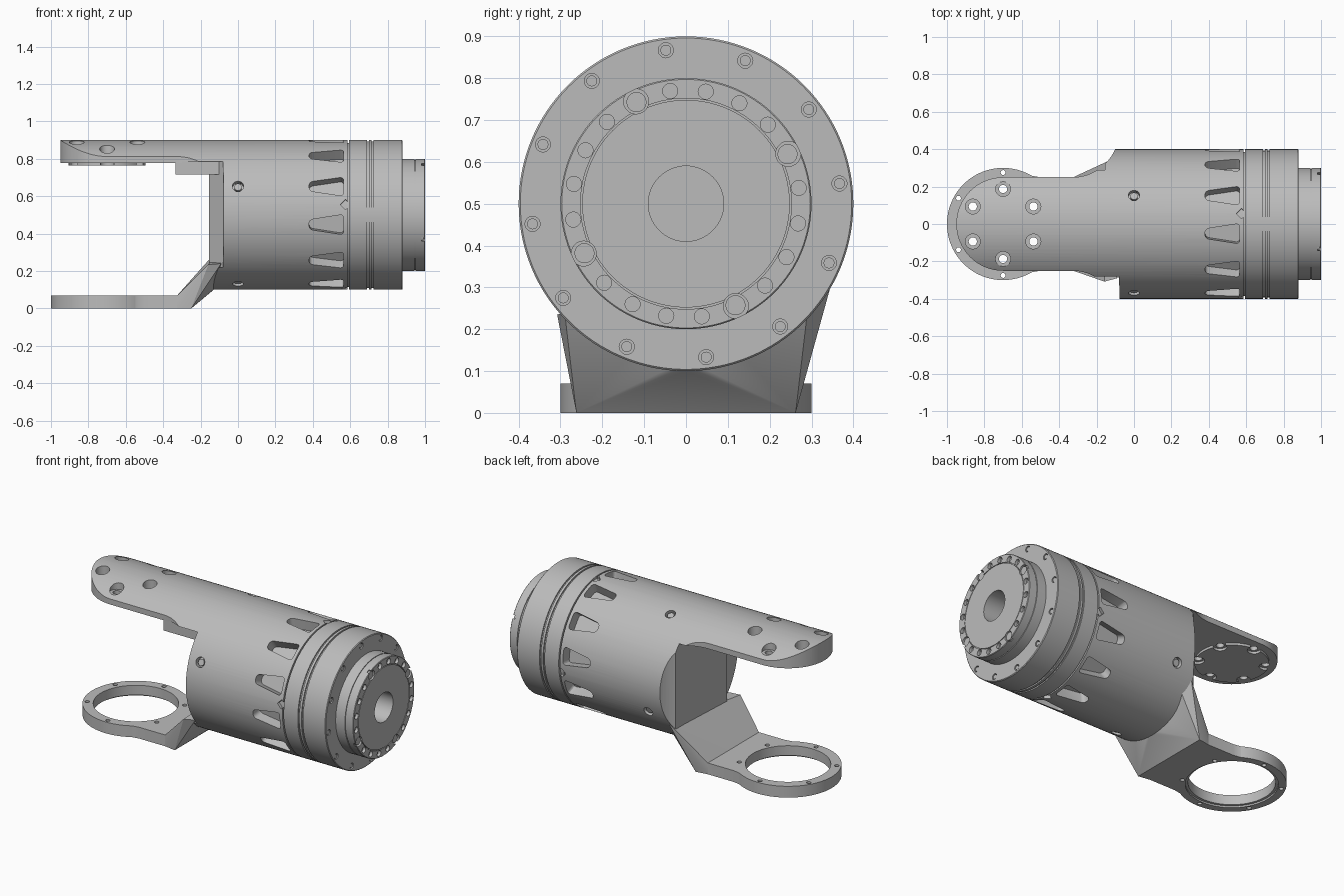
import bpy, bmesh, math
from math import sin, cos, radians, pi
from mathutils import Matrix, Vector

cube = bpy.data.objects.get("Cube")
if cube:
    bpy.data.objects.remove(cube, do_unlink=True)

# Single machined-metal colour
metal = bpy.data.materials.new("machined_grey")
metal.use_nodes = True
GREY = (0.5, 0.5, 0.5, 1)
metal.diffuse_color = GREY
for n in metal.node_tree.nodes:
    if n.type == 'BSDF_PRINCIPLED':
        n.inputs["Base Color"].default_value = GREY

X, Y, Z = Vector((1, 0, 0)), Vector((0, 1, 0)), Vector((0, 0, 1))
AXIS_Z, R = 0.5, 0.4          # main barrel axis height and radius
HUB = -0.7                    # x of the two fork eyes


def make(name, bm):
    bmesh.ops.recalc_face_normals(bm, faces=bm.faces)
    me = bpy.data.meshes.new(name)
    bm.to_mesh(me)
    bm.free()
    me.materials.append(metal)
    ob = bpy.data.objects.new(name, me)
    bpy.context.collection.objects.link(ob)
    return ob


def rod(bm, p, axis, r, depth, segs=20):
    m = Matrix.Translation(p) @ axis.to_track_quat('Z', 'Y').to_matrix().to_4x4()
    bmesh.ops.create_cone(bm, cap_ends=True, segments=segs, radius1=r,
                          radius2=r, depth=depth, matrix=m)


def prism(bm, pts, lo, hi, place=lambda u, v, w: (u, v, w)):
    a = [bm.verts.new(place(u, v, lo)) for u, v in pts]
    b = [bm.verts.new(place(u, v, hi)) for u, v in pts]
    bm.faces.new(a)
    bm.faces.new(b)
    for i in range(len(a)):
        j = (i + 1) % len(a)
        bm.faces.new((a[i], a[j], b[j], b[i]))


def box(bm, x0, x1, y0, y1, z0, z1):
    prism(bm, [(x0, y0), (x1, y0), (x1, y1), (x0, y1)], z0, z1)


def lathe(name, profile, segs=128):
    """Closed solid of revolution about the barrel axis from (x, r) points."""
    bm = bmesh.new()
    rings = [[bm.verts.new((x, r * cos(2 * pi * i / segs), AXIS_Z + r * sin(2 * pi * i / segs)))
              for i in range(segs)] for x, r in profile]
    for p, q in zip(rings, rings[1:]):
        for i in range(segs):
            j = (i + 1) % segs
            bm.faces.new((p[i], p[j], q[j], q[i]))
    bm.faces.new(rings[0])
    bm.faces.new(rings[-1])
    return make(name, bm)


def boolean(ob, bm, op='DIFFERENCE'):
    cutter = make("cutter", bm)
    cutter.hide_render = True
    mod = ob.modifiers.new("cut", 'BOOLEAN')
    mod.operation, mod.solver, mod.object = op, 'EXACT', cutter
    bpy.context.view_layer.objects.active = ob
    bpy.ops.object.modifier_apply(modifier=mod.name)
    bpy.data.objects.remove(cutter, do_unlink=True)


def around(count, start):
    return [radians(start + 360 * k / count) for k in range(count)]


def face_point(x, r, a):
    return Vector((x, r * cos(a), AXIS_Z + r * sin(a)))


def eye_point(r, a, z):
    return Vector((HUB + r * cos(a), r * sin(a), z))


# Barrel with upper fork arm: cylinder trimmed by the plan outline
bm = bmesh.new()
rod(bm, Vector((-0.21, 0, AXIS_Z)), X, R, 1.59, 128)
barrel = make("barrel_with_upper_arm", bm)

half = [(HUB - 0.25 * cos(t), 0.25 * sin(t)) for t in (pi / 2 * i / 16 for i in range(17))]
half += [(-0.33 + 0.25 * sin(t), 0.5 - 0.25 * cos(t)) for t in (1.16 * i / 14 for i in range(15))]
half += [(-0.1, 0.45), (0.7, 0.45)]
plan = half + [(x, -y) for x, y in reversed(half[1:])]
bm = bmesh.new()
prism(bm, plan, -0.2, 1.2)
boolean(barrel, bm, 'INTERSECT')

# Fork gap and the relieved front side of the end wall
bm = bmesh.new()
box(bm, -1.2, -0.155, -0.6, 0.6, -0.1, 0.778)
boolean(barrel, bm)
bm = bmesh.new()
prism(bm, [(-0.3, -0.5), (-0.075, -0.5), (-0.08, -0.28), (-0.11, -0.24),
           (-0.155, -0.18), (-0.3, -0.16)], 0.22, 0.785)
boolean(barrel, bm)

# Ring of tapered windows
bm = bmesh.new()
for a in around(12, -7.5):
    part = bmesh.new()
    prism(part, [(0.38, -0.026), (0.565, -0.055), (0.565, 0.055), (0.38, 0.026)], -0.5, -0.335,
          lambda u, v, w: (u, w, v))
    upright = [e for e in part.edges if abs(e.verts[0].co.y - e.verts[1].co.y) > 0.1]
    bmesh.ops.bevel(part, geom=upright, offset=0.02, segments=4, profile=0.5, affect='EDGES')
    part.transform(Matrix.Translation((0, 0, AXIS_Z)) @ Matrix.Rotation(-a, 4, 'X'))
    tmp = bpy.data.meshes.new("tmp")
    part.to_mesh(tmp)
    part.free()
    bm.from_mesh(tmp)
    bpy.data.meshes.remove(tmp)
boolean(barrel, bm)

# Radial screw holes and small notches at the barrel rim
bm = bmesh.new()
screws = bmesh.new()
for a in around(4, 22.5):
    d = Vector((0, -cos(a), sin(a)))
    rod(bm, Vector((0, 0, AXIS_Z)) + d * 0.42, d, 0.03, 0.1)
    rod(screws, Vector((0, 0, AXIS_Z)) + d * 0.37, d, 0.02, 0.04)
for a in around(4, 8):
    d = Vector((0, -cos(a), sin(a)))
    rod(bm, Vector((0.575, 0, AXIS_Z)) + d * 0.42, d, 0.028, 0.08, 4)
boolean(barrel, bm)
make("barrel_screws", screws)

# Counterbored holes through the upper eye
for r, lo, hi in ((0.04, 0.83, 1.0), (0.022, 0.7, 1.0)):
    bm = bmesh.new()
    for a in around(6, 30):
        rod(bm, eye_point(0.187, a, (lo + hi) / 2), Z, r, hi - lo)
    boolean(barrel, bm)

# Scalloped pad below the upper eye
bm = bmesh.new()
rod(bm, Vector((HUB, 0, 0.772)), Z, 0.205, 0.016, 64)
pad = make("upper_eye_pad", bm)
bm = bmesh.new()
for a in around(6, 30):
    rod(bm, eye_point(0.19, a, 0.77), Z, 0.038, 0.1)
boolean(pad, bm)

# Lip under the root of the upper arm
bm = bmesh.new()
box(bm, -0.335, -0.078, -0.25, -0.19, 0.715, 0.79)
make("upper_arm_lip", bm)

# Lower eye ring with its short plate
bm = bmesh.new()
rod(bm, Vector((HUB, 0, 0.035)), Z, 0.3, 0.07, 96)
ring = make("lower_eye_ring", bm)
bm = bmesh.new()
prism(bm, [(-0.57, -0.262), (-0.5, -0.25), (-0.31, -0.25),
           (-0.31, 0.25), (-0.5, 0.25), (-0.57, 0.262)], 0, 0.07)
boolean(ring, bm, 'UNION')
for r, z in ((0.24, 0.05), (0.255, -0.09)):
    bm = bmesh.new()
    rod(bm, Vector((HUB, 0, z)), Z, r, 0.2, 96)
    boolean(ring, bm)
bm = bmesh.new()
for a in around(6, 30):
    rod(bm, eye_point(0.275, a, 0.05), Z, 0.013, 0.2)
boolean(ring, bm)

# Sloped neck fanning from the plate up to the barrel
bm = bmesh.new()
for s in (-1, 1):
    for x, y, z in ((-0.325, 0.25, 0.0), (-0.325, 0.25, 0.07), (-0.25, 0.262, 0.0),
                    (-0.158, 0.308, 0.235), (-0.09, 0.29, 0.24)):
        bm.verts.new((x, s * y, z))
for i in range(25):
    y = -0.29 + 0.58 * i / 24
    bm.verts.new((-0.13, y, AXIS_Z - math.sqrt(R * R - y * y)))
bm.verts.new((-0.12, 0.345, 0.3))
hull = bmesh.ops.convex_hull(bm, input=bm.verts)
loose = [v for v in bm.verts if not v.link_faces]
bmesh.ops.delete(bm, geom=loose, context='VERTS')
make("lower_arm_neck", bm)

# Drive flange with shallow grooves
flange = lathe("drive_flange", [
    (0.57, 0.385), (0.593, 0.385), (0.593, 0.4), (0.69, 0.4), (0.69, 0.392), (0.7, 0.392),
    (0.7, 0.4), (0.715, 0.4), (0.715, 0.392), (0.725, 0.392), (0.725, 0.4),
    (0.876, 0.4), (0.88, 0.396)])
bm = bmesh.new()
bolts = bmesh.new()
for a in around(12, 7.5):
    rod(bm, face_point(0.88, 0.37, a), X, 0.018, 0.03)
    rod(bolts, face_point(0.87, 0.37, a), X, 0.013, 0.014)
rod(bm, Vector((0.85, 0, AXIS_Z)), X, 0.09, 0.4, 64)
boolean(flange, bm)

# Output cap with a bolt circle, four larger screws and a central bore
cap = lathe("output_cap", [
    (0.875, 0.3), (0.943, 0.3), (0.943, 0.295), (0.948, 0.295), (0.948, 0.3), (0.997, 0.3),
    (1.0, 0.297), (1.0, 0.252), (0.994, 0.252), (0.994, 0.248), (1.0, 0.248)])
bm = bmesh.new()
for k, a in enumerate(around(20, 8)):
    big = k % 5 == 1
    rod(bm, face_point(1.0, 0.272, a), X, 0.03 if big else 0.018, 0.036)
    if big:
        rod(bolts, face_point(0.983, 0.27, a), X, 0.024, 0.02)
rod(bm, Vector((0.95, 0, AXIS_Z)), X, 0.09, 0.4, 64)
boolean(cap, bm)
make("face_bolts", bolts)

# Smooth the round surfaces while keeping machined edges crisp
bpy.ops.object.select_all(action='DESELECT')
for ob in bpy.context.scene.objects:
    if ob.type == 'MESH' and metal.name in ob.data.materials:
        ob.select_set(True)
        bpy.context.view_layer.objects.active = ob
bpy.ops.object.shade_smooth_by_angle(angle=radians(25))
